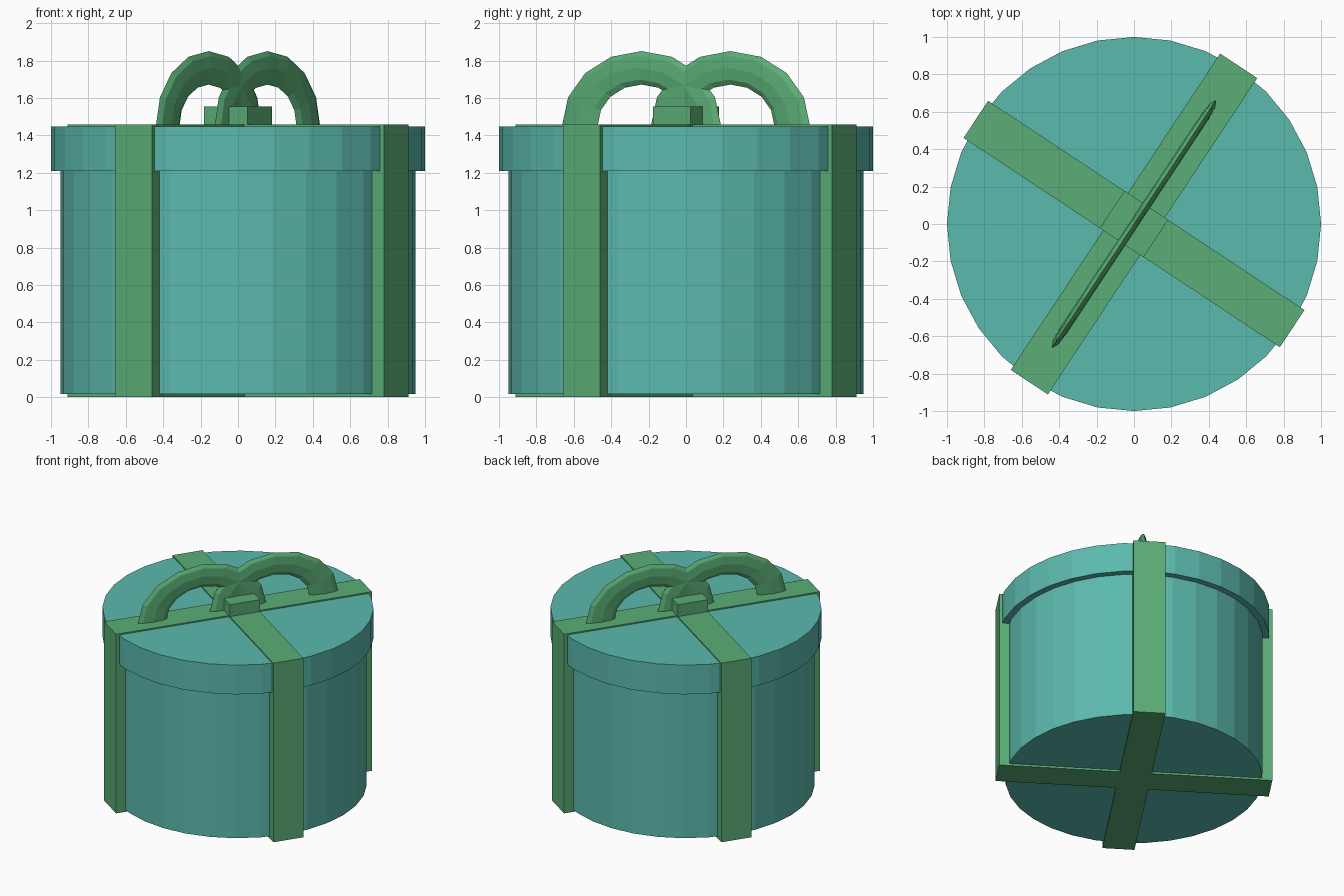
import bpy, bmesh, math
from mathutils import Matrix

if "Cube" in bpy.data.objects:
    bpy.data.objects.remove(bpy.data.objects["Cube"])

ANGLE = math.radians(56.5)          # direction of the bow ribbon
TOP = 1.458                         # top of the ribbons


def material(name, rgb):
    m = bpy.data.materials.new(name)
    m.diffuse_color = (*rgb, 1)
    m.use_nodes = True
    m.node_tree.nodes["Principled BSDF"].inputs["Base Color"].default_value = m.diffuse_color
    return m


teal = material("teal", (0.105, 0.49, 0.42))
green = material("ribbon green", (0.103, 0.42, 0.18))


def add(name, bm, mat, turn=0.0):
    bmesh.ops.recalc_face_normals(bm, faces=bm.faces)
    me = bpy.data.meshes.new(name)
    bm.to_mesh(me)
    bm.free()
    me.materials.append(mat)
    ob = bpy.data.objects.new(name, me)
    ob.rotation_euler.z = turn
    bpy.context.collection.objects.link(ob)
    return ob


def prism(name, outline, z0, z1, mat, turn=0.0):
    bm = bmesh.new()
    face = bm.faces.new([bm.verts.new((x, y, z0)) for x, y in outline])
    ext = bmesh.ops.extrude_face_region(bm, geom=[face], use_keep_orig=True)
    for v in ext["geom"]:
        if isinstance(v, bmesh.types.BMVert):
            v.co.z = z1
    return add(name, bm, mat, turn)


def circle(r, n=32):
    return [(r * math.cos(2 * math.pi * i / n), r * math.sin(2 * math.pi * i / n))
            for i in range(n)]


# Round box and its wider lid
prism("box_body", circle(0.95), 0.016, 1.22, teal)
prism("box_lid", circle(1.0), 1.21, 1.448, teal)

# Two crossing ribbons wrapped around the box, as one cross shape
L, W = 1.014, 0.119
cross = []
for k in range(4):
    c, s = round(math.cos(k * math.pi / 2)), round(math.sin(k * math.pi / 2))
    for x, y in ((L, -W), (L, W), (W, W)):
        cross.append((c * x - s * y, s * x + c * y))
prism("ribbon_cross", cross, 0.0, TOP, green, ANGLE)

# Knot in the middle
prism("bow_knot", [(-0.12, -0.14), (0.12, -0.14), (0.12, 0.14), (-0.12, 0.14)],
      TOP - 0.01, 1.555, green, ANGLE)


# Flattened half-ring bow loops that overlap at the centre
def bow_loop(name, u0, rings=8, sides=8, R=0.396, r=0.114, flat=0.024, squash=0.785):
    bm = bmesh.new()
    rows = []
    for i in range(rings + 1):
        a = math.pi * i / rings
        row = []
        for j in range(sides):
            b = 2 * math.pi * j / sides
            d = R + r * math.cos(b)
            row.append(bm.verts.new((u0 + d * math.cos(a), flat * math.sin(b),
                                     TOP - 0.008 + squash * d * math.sin(a))))
        rows.append(row)
    for p, q in zip(rows, rows[1:]):
        for j in range(sides):
            k = (j + 1) % sides
            bm.faces.new((p[j], p[k], q[k], q[j]))
    bm.faces.new(rows[0])
    bm.faces.new(rows[-1])
    add(name, bm, green, ANGLE)


for side, name in ((-1, "bow_loop_front"), (1, "bow_loop_back")):
    bow_loop(name, side * 0.285)
